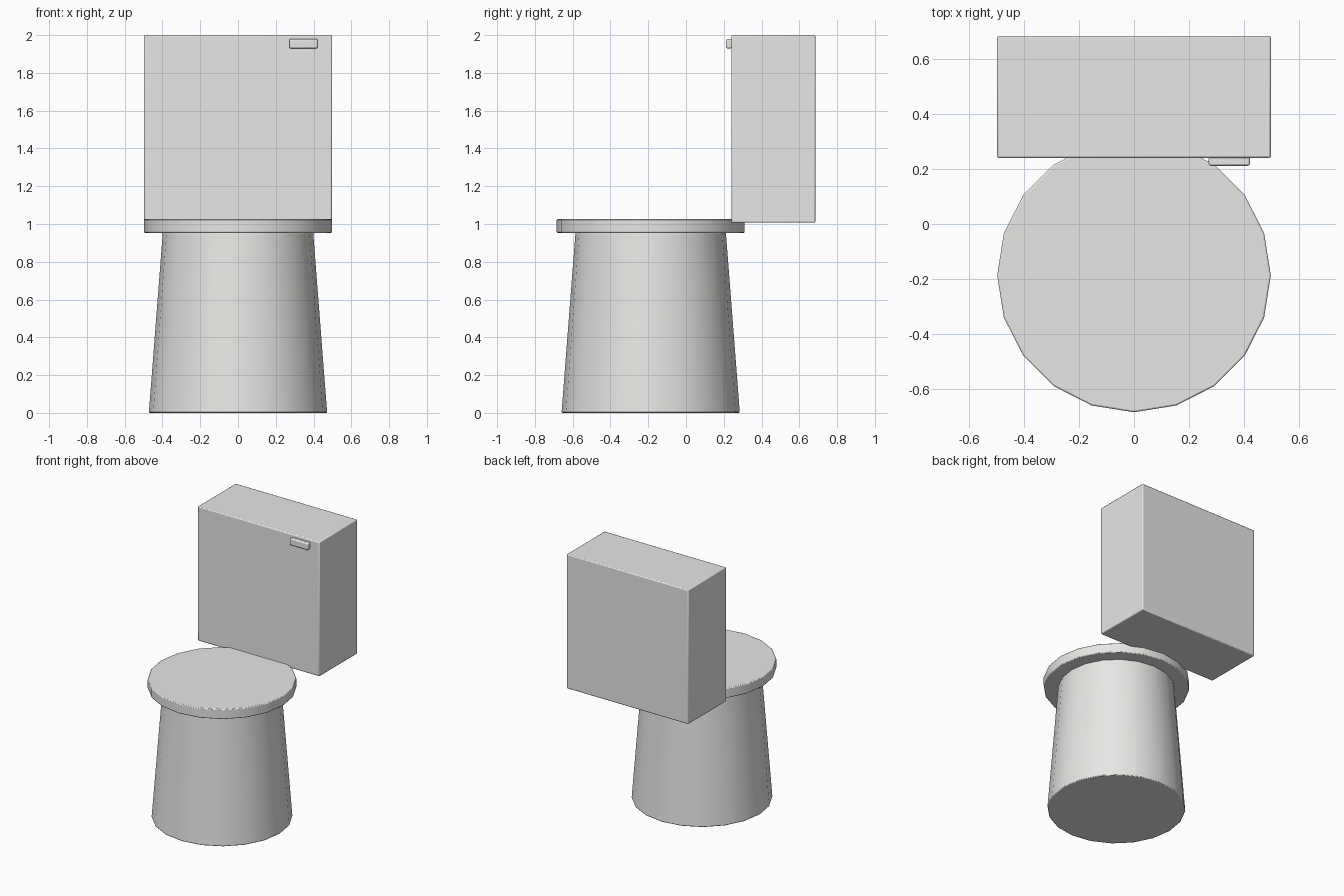
import bpy
import math

default = bpy.data.objects.get("Cube")
if default:
    bpy.data.objects.remove(default, do_unlink=True)

# One glazed ceramic colour for everything
ceramic = bpy.data.materials.new("ceramic_grey")
ceramic.use_nodes = True
colour = (0.8, 0.8, 0.78, 1)
ceramic.diffuse_color = colour
ceramic.node_tree.nodes["Principled BSDF"].inputs["Base Color"].default_value = colour


def finish(name, bevel):
    """Name the active object, colour it and soften its edges."""
    obj = bpy.context.object
    obj.name = name
    obj.data.materials.append(ceramic)
    bpy.ops.object.transform_apply(location=False, rotation=True, scale=True)
    bpy.ops.object.shade_smooth_by_angle(angle=math.radians(30))
    mod = obj.modifiers.new("soft_edges", "BEVEL")
    mod.width = bevel
    mod.segments = 2
    mod.limit_method = "ANGLE"
    mod.angle_limit = math.radians(40)
    return obj


def drum(name, r_bottom, r_top, z_low, z_high, bevel):
    bpy.ops.mesh.primitive_cone_add(
        vertices=20, radius1=r_bottom, radius2=r_top, depth=z_high - z_low,
        location=(0, -0.187, (z_low + z_high) / 2))
    return finish(name, bevel)


def box(name, low, high, bevel):
    bpy.ops.mesh.primitive_cube_add(
        size=1, location=[(a + b) / 2 for a, b in zip(low, high)])
    bpy.context.object.scale = [b - a for a, b in zip(low, high)]
    return finish(name, bevel)


# Tapered bowl pedestal and flat round lid
drum("bowl", 0.472, 0.398, 0, 0.957, 0.006)
drum("seat_lid", 0.498, 0.498, 0.953, 1.026, 0.006)

# Water tank with its flush handle on the front
box("tank", (-0.498, 0.24, 1.007), (0.498, 0.685, 2.0), 0.007)
box("flush_handle", (0.272, 0.212, 1.93), (0.422, 0.245, 1.979), 0.007)
